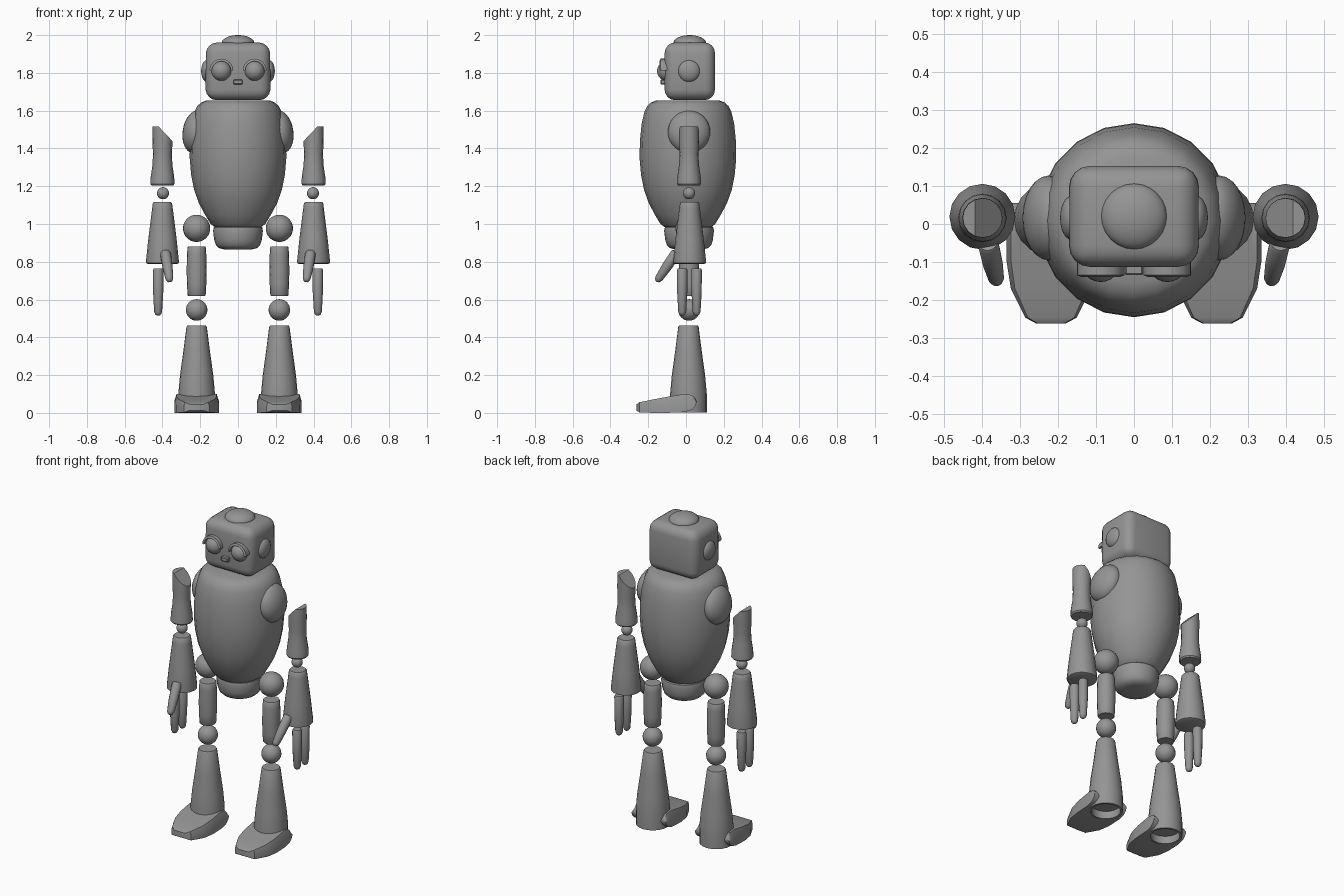
import bpy, bmesh
from math import sin, cos, pi, radians
from mathutils import Vector, Matrix

if "Cube" in bpy.data.objects:
    bpy.data.objects.remove(bpy.data.objects["Cube"])

grey = bpy.data.materials.new("robot_grey")
grey.use_nodes = True
GREY = (0.3, 0.3, 0.3, 1)
grey.diffuse_color = GREY
grey.node_tree.nodes["Principled BSDF"].inputs["Base Color"].default_value = GREY
parts = []
CY = 0.016  # depth of the body's centre line


def finish(name, bm):
    bmesh.ops.recalc_face_normals(bm, faces=bm.faces)
    mesh = bpy.data.meshes.new(name)
    bm.to_mesh(mesh)
    bm.free()
    mesh.materials.append(grey)
    obj = bpy.data.objects.new(name, mesh)
    bpy.context.collection.objects.link(obj)
    parts.append(obj)
    return obj


def loft(rings):
    """Skin closed rings of points and cap both ends."""
    bm = bmesh.new()
    rows = [[bm.verts.new(p) for p in ring] for ring in rings]
    n = len(rows[0])
    for a, b in zip(rows, rows[1:]):
        for i in range(n):
            bm.faces.new((a[i], a[(i + 1) % n], b[(i + 1) % n], b[i]))
    bm.faces.new(rows[0])
    bm.faces.new(rows[-1])
    return bm


def lathe(profile, centre, n=16):
    """Turn (radius, height) pairs around a vertical axis."""
    x, y = centre
    return loft([[(x + r * cos(2 * pi * i / n), y + r * sin(2 * pi * i / n), z)
                  for i in range(n)] for r, z in profile])


def ball(name, centre, size, tilt=0.0):
    bm = bmesh.new()
    bmesh.ops.create_uvsphere(bm, u_segments=24, v_segments=16, radius=1)
    bm.transform(Matrix.Translation(centre) @ Matrix.Rotation(tilt, 4, 'Y')
                 @ Matrix.Diagonal((*size, 1)))
    return finish(name, bm)


def box(name, centre, size, bevel, segments):
    bm = bmesh.new()
    bmesh.ops.create_cube(bm, size=1)
    bm.transform(Matrix.Diagonal((*size, 1)))
    bmesh.ops.bevel(bm, geom=bm.edges[:], offset=bevel, segments=segments,
                    profile=0.5, affect='EDGES')
    bm.transform(Matrix.Translation(centre))
    return finish(name, bm)


def digit(name, base, tip):
    """Tapered finger with a rounded tip."""
    base, tip = Vector(base), Vector(tip)
    length = (tip - base).length
    bm = lathe([(0.024, 0), (0.028, 0.01), (0.027, length * 0.5), (0.021, length - 0.02),
                (0.015, length - 0.006), (0.006, length)], (0, 0), 12)
    turn = Vector((0, 0, 1)).rotation_difference(tip - base).to_matrix().to_4x4()
    bm.transform(Matrix.Translation(base) @ turn)
    return finish(name, bm)


# Head, crown and nose
head = box("head", (0, 0.02, 1.808), (0.35, 0.266, 0.305), 0.055, 4)
for v in head.data.vertices:
    v.co.x *= 1.0 - 2.5 * (v.co.z - 1.80) ** 2
ball("crown", (0, 0.02, 1.957), (0.087, 0.087, 0.043))
box("nose", (0, -0.115, 1.752), (0.048, 0.04, 0.026), 0.004, 1)

# Torso and pelvis
finish("torso", lathe([(0.125, 0.985), (0.145, 1.0), (0.175, 1.05), (0.207, 1.11), (0.232, 1.18),
                       (0.248, 1.26), (0.256, 1.35), (0.254, 1.44), (0.245, 1.53), (0.23, 1.595),
                       (0.215, 1.625), (0.195, 1.643), (0.165, 1.655)], (0, 0.01), 20))
finish("pelvis", lathe([(0.07, 0.865), (0.1, 0.872), (0.117, 0.888), (0.126, 0.915),
                        (0.132, 0.965), (0.128, 0.982), (0.118, 0.99)], (0, CY), 20))

for side, s in (("left_", 1), ("right_", -1)):
    # Ears, eyes and arched eyelids
    ball(side + "ear", (s * 0.165, CY, 1.81), (0.03, 0.058, 0.058))
    ball(side + "eye", (s * 0.088, -0.1, 1.81), (0.053, 0.053, 0.053))
    lid = []
    for i in range(13):
        a = pi * i / 12
        lid.append([(s * 0.088 + r * cos(a), y, 1.812 + r * sin(a))
                    for r, y in ((0.05, -0.1), (0.05, -0.14), (0.063, -0.135), (0.063, -0.1))])
    finish(side + "eyelid", loft(lid))

    # Shoulder
    ball(side + "shoulder", (s * 0.225, CY, 1.488), (0.068, 0.112, 0.114), s * radians(-9))

    # Upper arm with a slanted top facing the shoulder
    ax = s * 0.4
    bm = lathe([(0.058, 1.205), (0.064, 1.213), (0.062, 1.25), (0.053, 1.31),
                (0.05, 1.37), (0.053, 1.43), (0.052, 1.515)], (ax, CY))
    cut = bmesh.ops.bisect_plane(bm, geom=bm.verts[:] + bm.edges[:] + bm.faces[:],
                                 plane_co=(s * 0.419, 0, 1.515),
                                 plane_no=(-s * 0.074, 0, 0.07), clear_outer=True)
    bmesh.ops.contextual_create(
        bm, geom=[e for e in cut["geom_cut"] if isinstance(e, bmesh.types.BMEdge)])
    bmesh.ops.holes_fill(bm, edges=[e for e in bm.edges if e.is_boundary])
    finish(side + "upper_arm", bm)

    # Elbow, forearm and hand
    ball(side + "elbow", (s * 0.397, CY, 1.163), (0.032, 0.032, 0.032))
    finish(side + "forearm", lathe([(0.075, 0.788), (0.086, 0.793), (0.087, 0.805), (0.075, 0.92),
                                    (0.055, 1.08), (0.051, 1.11), (0.045, 1.117)], (ax, CY + 0.003)))
    digit(side + "front_finger", (s * 0.422, -0.02, 0.765), (s * 0.423, -0.02, 0.515))
    digit(side + "rear_finger", (s * 0.422, 0.056, 0.765), (s * 0.423, 0.056, 0.515))
    digit(side + "thumb", (s * 0.385, -0.05, 0.85), (s * 0.361, -0.155, 0.695))

    # Hip, thigh and knee
    lx = s * 0.219
    ball(side + "hip", (lx, CY, 0.977), (0.072, 0.072, 0.072))
    finish(side + "thigh", lathe([(0.045, 0.62), (0.048, 0.624), (0.051, 0.68), (0.053, 0.75),
                                  (0.051, 0.84), (0.048, 0.878), (0.045, 0.882)], (lx, CY)))
    ball(side + "knee", (lx, CY, 0.545), (0.057, 0.057, 0.057))

    # Shin, hollow at the bottom
    finish(side + "shin", lathe([(0.083, 0.05), (0.083, 0.003), (0.097, 0.003), (0.097, 0.1),
                                 (0.088, 0.2), (0.07, 0.33), (0.054, 0.455), (0.05, 0.462)],
                                (lx, CY - 0.003), 20))

    # Foot, lofted front to back with rounded ankle ends
    sections = [(-0.262, 0.04, 0.012, 0.045), (-0.247, 0.068, 0.003, 0.056),
                (-0.17, 0.106, 0, 0.072), (-0.1, 0.117, 0, 0.085), (-0.01, 0.118, 0.004, 0.1),
                (0.03, 0.118, 0.016, 0.095), (0.047, 0.118, 0.033, 0.078), (0.055, 0.118, 0.05, 0.062)]
    rings = []
    for y, w, low, high in sections:
        mid = low + (high - low) * 0.6
        rings.append([(lx + x, y, z) for x, z in ((-w, low), (w, low), (w, mid), (w * 0.9, high),
                                                  (-w * 0.9, high), (-w, mid))])
    foot = finish(side + "foot", loft(rings))
    cutter = finish("ankle_cutter", lathe([(0.09, -0.1), (0.09, 0.2)], (lx, CY - 0.003), 20))
    cutter.hide_render = True
    parts.remove(cutter)
    mod = foot.modifiers.new("ankle_hole", 'BOOLEAN')
    mod.operation, mod.solver, mod.object = 'DIFFERENCE', 'EXACT', cutter
    bpy.context.view_layer.objects.active = foot
    bpy.ops.object.modifier_apply(modifier=mod.name)
    bpy.data.objects.remove(cutter)

# Smooth shading with crisp edges
bpy.ops.object.select_all(action='DESELECT')
for obj in parts:
    obj.select_set(True)
bpy.context.view_layer.objects.active = parts[0]
bpy.ops.object.shade_smooth_by_angle(angle=radians(35))
